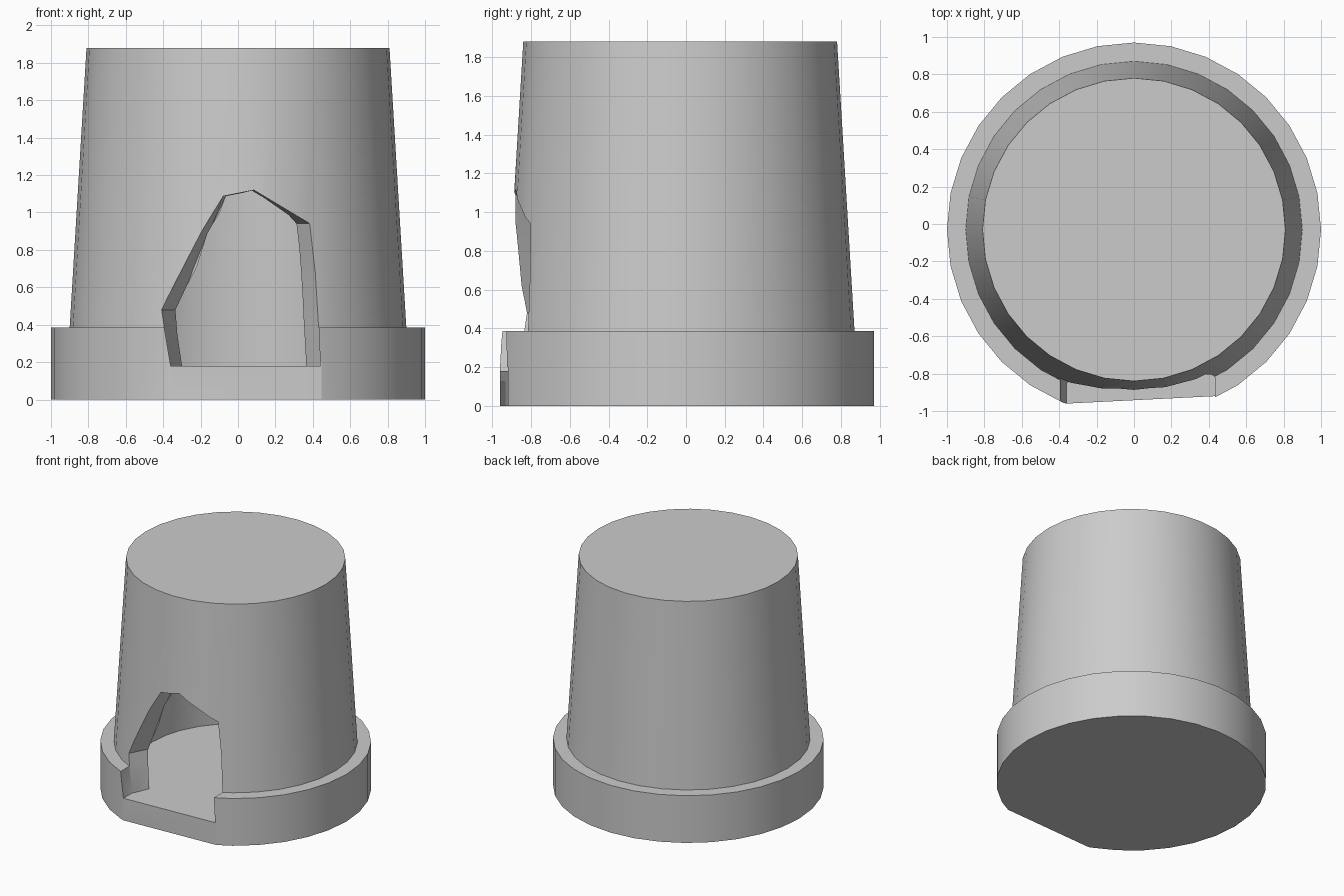
import bpy, bmesh
from math import cos, sin, tau, sqrt, radians

if "Cube" in bpy.data.objects:
    bpy.data.objects.remove(bpy.data.objects["Cube"])

SIDES = 32
CY = -0.03          # axis of the round parts


def make(name, verts, faces):
    me = bpy.data.meshes.new(name)
    me.from_pydata(verts, [], faces)
    bm = bmesh.new()
    bm.from_mesh(me)
    bmesh.ops.recalc_face_normals(bm, faces=bm.faces)
    bm.to_mesh(me)
    bm.free()
    ob = bpy.data.objects.new(name, me)
    bpy.context.collection.objects.link(ob)
    return ob


def loft(name, rings):
    """Closed solid through rings with equal point counts."""
    n = len(rings[0])
    verts = [p for ring in rings for p in ring]
    faces = [list(range(n)), list(range((len(rings) - 1) * n, len(rings) * n))]
    for k in range(len(rings) - 1):
        for i in range(n):
            j = (i + 1) % n
            faces.append([k * n + i, k * n + j, (k + 1) * n + j, (k + 1) * n + i])
    return make(name, verts, faces)


def revolve(name, profile):
    return loft(name, [[(r * cos(tau * i / SIDES), CY + r * sin(tau * i / SIDES), z)
                        for i in range(SIDES)] for r, z in profile])


def subtract(target, cutter):
    mod = target.modifiers.new("cut", 'BOOLEAN')
    mod.operation = 'DIFFERENCE'
    mod.solver = 'EXACT'
    mod.object = cutter
    bpy.context.view_layer.objects.active = target
    bpy.ops.object.modifier_apply(modifier=mod.name)
    bpy.data.objects.remove(cutter)


# Tapered shell with a stepped base ring
shell = revolve("tapered_shell", [(1.0, 0), (1.0, 0.385), (0.90, 0.385), (0.81, 1.88)])

# Hollow inside
subtract(shell, revolve("cavity", [(0.75, 0.18), (0.665, 1.72)]))

# Broken doorway: straight through the ring, narrowing through the wall
outline = [(0.44, 0.18), (0.432, 0.4), (0.415, 0.68), (0.385, 0.94), (0.085, 1.12),
           (-0.08, 1.087), (-0.2, 0.89), (-0.41, 0.48), (-0.36, 0.18)]


def wall_ring(k):
    ring = []
    for x, z in outline:
        r = 0.90 - 0.06 * max(z - 0.385, 0)
        ring.append((x * k, CY - sqrt(r * r - x * x) * k, z))
    return ring


subtract(shell, loft("doorway", [[(x, -1.3, z) for x, z in outline],
                                 wall_ring(1.0), wall_ring(0.6)]))

# Flat doorstep in front of the opening
step = [(-0.76, -0.98), (0.84, -0.90), (0.84, -1.4), (-0.76, -1.4)]
subtract(shell, loft("doorstep", [[(x, y, z) for x, y in step] for z in (-0.2, 0.2)]))

# Smooth round sides, sharp edges elsewhere
bpy.ops.object.select_all(action='DESELECT')
shell.select_set(True)
bpy.context.view_layer.objects.active = shell
bpy.ops.object.shade_smooth_by_angle(angle=radians(25))
